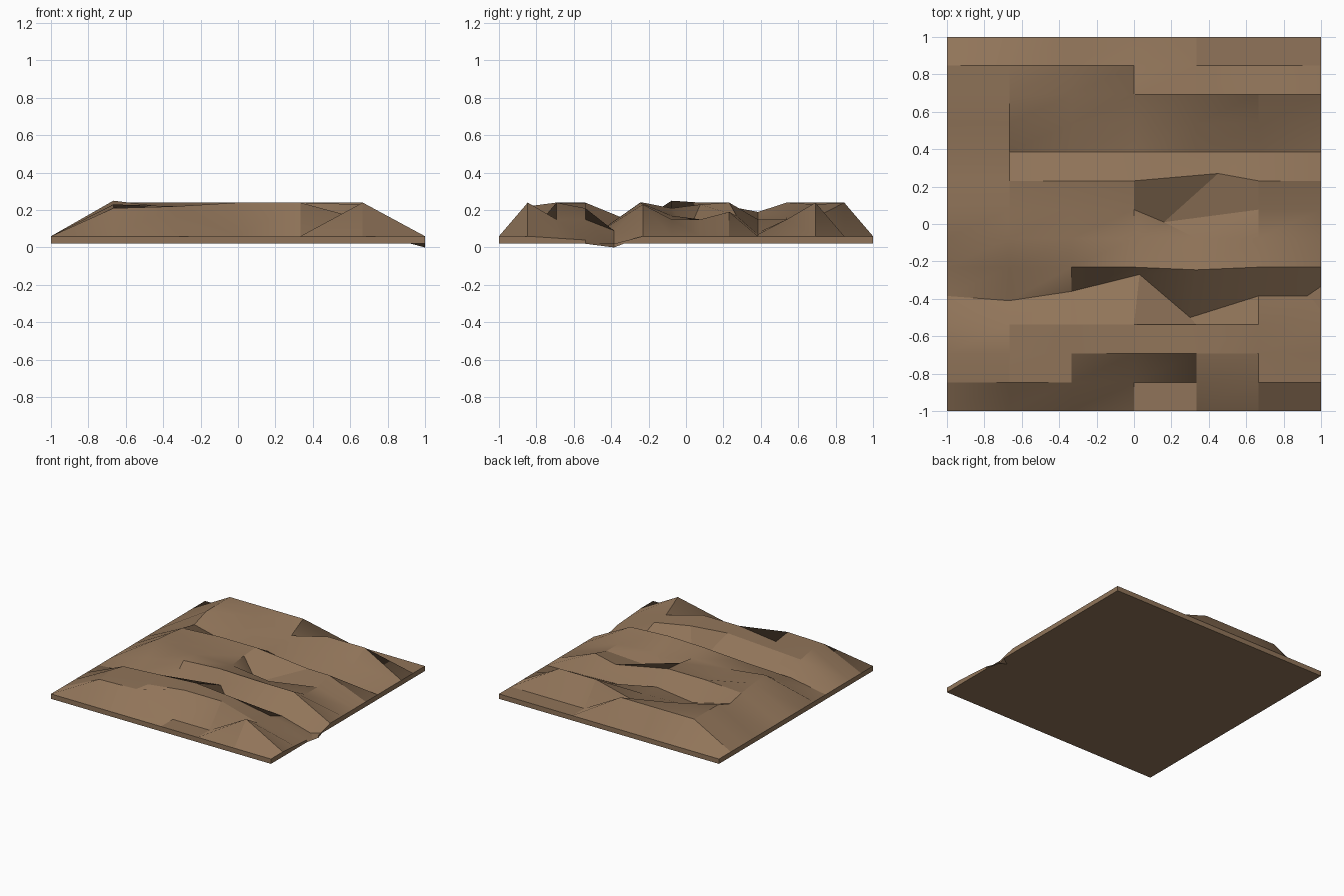
import bpy
import bmesh
import math

if "Cube" in bpy.data.objects:
    bpy.data.objects.remove(bpy.data.objects["Cube"])

# Ridge heights (hundredths of a unit) at x = -2/3, -1/3, 0, 1/3, 2/3, one row per y step
ROWS = [
    (21, 22,  6,  6, 24),
    (23, 20, 24, 24, 15),
    (20, 22, 24, 21, 15),
    (10, 10, 13,  6,  9),
    (15, 22, 24, 24, 23),
    (25, 21, 21, 17, 15),
    (24, 20, 23,  8, 15),
    (22, 24, 24, 17, 19),
    (19, 11, 15,  8,  7),
    (24, 16, 15, 15, 15),
    (24, 23, 16, 24, 24),
    (24, 24, 24,  6,  6),
]
# Clods pushed sideways out of the regular grid: (column, row) -> (x, y)
SHIFTED = {
    (1, 4): (-0.667, -0.41), (2, 4): (-0.333, -0.36), (3, 4): (0.03, -0.27),
    (4, 4): (0.30, -0.50), (4, 5): (0.333, -0.245),
    (4, 7): (0.16, 0.01), (4, 8): (0.45, 0.27),
}
# Dips in the outer rim
RIM_DIPS = {(6, 2): 0.05, (6, 3): 0.04, (6, 4): 0.0}
NX, NY = 6, 13
RIM, FLOOR = 0.06, 0.02


def surface_point(i, j):
    x, y = SHIFTED.get((i, j), (-1 + 2 * i / NX, -1 + 2 * j / NY))
    if 0 < i < NX and 0 < j < NY:
        return x, y, ROWS[j - 1][i - 1] / 100
    return x, y, RIM_DIPS.get((i, j), RIM)


bm = bmesh.new()

# Ploughed top surface
grid = [[bm.verts.new(surface_point(i, j)) for i in range(NX + 1)] for j in range(NY + 1)]
for j in range(NY):
    for i in range(NX):
        bm.faces.new((grid[j][i], grid[j][i + 1], grid[j + 1][i + 1], grid[j + 1][i]))

# Side skirt and flat underside
rim = ([grid[0][i] for i in range(NX)] + [grid[j][NX] for j in range(NY)]
       + [grid[NY][i] for i in range(NX, 0, -1)] + [grid[j][0] for j in range(NY, 0, -1)])
low = [bm.verts.new((v.co.x, v.co.y, FLOOR)) for v in rim]
for k in range(len(rim)):
    n = (k + 1) % len(rim)
    bm.faces.new((rim[k], low[k], low[n], rim[n]))
bm.faces.new(low[::-1])

mesh = bpy.data.meshes.new("soil_patch")
bm.to_mesh(mesh)
bm.free()
soil = bpy.data.objects.new("soil_patch", mesh)
bpy.context.collection.objects.link(soil)

# Earth brown
earth = bpy.data.materials.new("earth")
earth.diffuse_color = (0.28, 0.175, 0.10, 1)
earth.use_nodes = True
earth.node_tree.nodes["Principled BSDF"].inputs["Base Color"].default_value = earth.diffuse_color
mesh.materials.append(earth)

# Soft slopes with crisp breaks
bpy.context.view_layer.objects.active = soil
soil.select_set(True)
bpy.ops.object.shade_smooth_by_angle(angle=math.radians(25))
